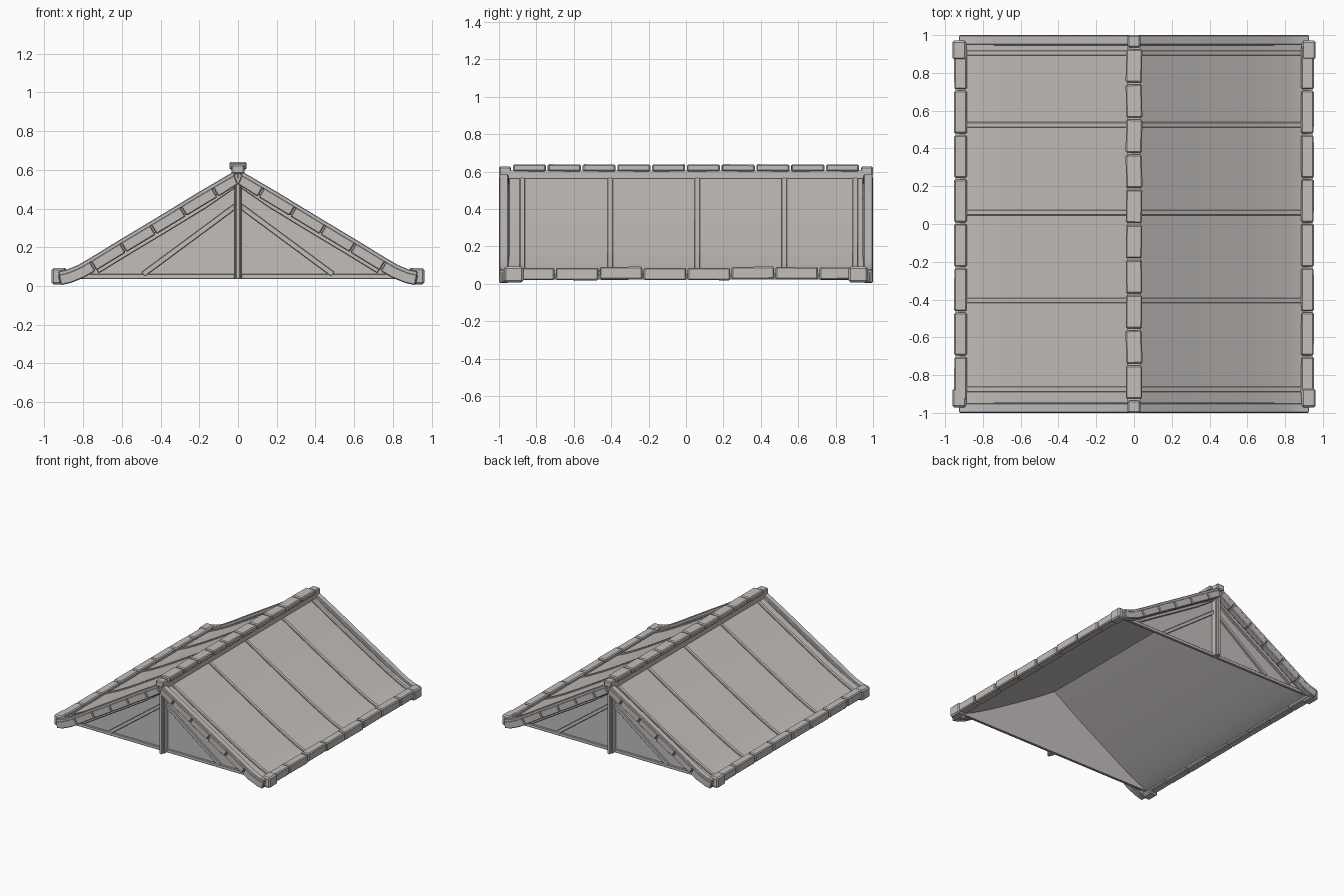
import bpy, bmesh, math, random
from mathutils import Vector, Matrix

cube = bpy.data.objects.get("Cube")
if cube:
    bpy.data.objects.remove(cube, do_unlink=True)
random.seed(4)

stone = bpy.data.materials.new("warm_grey")
stone.use_nodes = True
GREY = (0.54, 0.515, 0.50, 1)
stone.diffuse_color = GREY
stone.node_tree.nodes["Principled BSDF"].inputs["Base Color"].default_value = GREY

# Half cross-sections: gable edge, and the lower sagging panel between the edges
RAKE = [(0, .592), (.2, .475), (.4, .353), (.6, .233), (.76, .135),
        (.82, .1), (.88, .075), (.94, .062)]
PANEL = [(0, .577), (.2, .454), (.4, .333), (.6, .214), (.7, .157),
         (.8, .104), (.88, .068), (.945, .046)]


def height(x, curve):
    for (xa, za), (xb, zb) in zip(curve, curve[1:]):
        if x <= xb:
            return za + (zb - za) * (x - xa) / (xb - xa)
    return curve[-1][1]


def on_slope(x, lift, curve):
    """Point lifted off the slope along its normal."""
    a, b = max(x - .02, 0), min(x + .02, .94)
    n = Vector((height(a, curve) - height(b, curve), b - a)).normalized()
    return max(x + n.x * lift, 0), height(x, curve) + n.y * lift


def samples(x0, x1, curve):
    return [x0] + [x for x, z in curve if x0 + .01 < x < x1 - .01] + [x1]


def strip(x0, x1, y0, y1, lift, thick, curve=RAKE):
    """Slab that follows the slope from x0 to x1."""
    rings = []
    for x in samples(x0, x1, curve):
        (xt, zt), (xb, zb) = on_slope(x, lift, curve), on_slope(x, lift - thick, curve)
        rings.append([Vector(p) for p in
                      ((xt, y0, zt), (xt, y1, zt), (xb, y1, zb), (xb, y0, zb))])
    return rings


def box(x0, x1, y0, y1, z0, z1, wobble=0):
    rings = [[Vector((x, y, z)) for y, z in ((y0, z0), (y1, z0), (y1, z1), (y0, z1))]
             for x in (x0, x1)]
    c = Vector(((x0 + x1) / 2, (y0 + y1) / 2, (z0 + z1) / 2))
    turn = (Matrix.Rotation(random.uniform(-wobble, wobble), 3, 'Z')
            @ Matrix.Rotation(random.uniform(-wobble, wobble) / 2, 3, 'X'))
    return [[c + turn @ (v - c) for v in r] for r in rings]


def mirrored(pieces, x=True, y=True):
    return [[[Vector((v.x * sx, v.y * sy, v.z)) for v in r] for r in p]
            for p in pieces
            for sx in ((1, -1) if x else (1,)) for sy in ((1, -1) if y else (1,))]


def part(name, pieces, bevel=0, smooth=False):
    """Loft every piece through its rings and gather them in one object."""
    bm = bmesh.new()
    for rings in pieces:
        vs = [[bm.verts.new(v) for v in r] for r in rings]
        n = len(vs[0])
        for a, b in zip(vs, vs[1:]):
            for i in range(n):
                bm.faces.new((a[i], a[(i + 1) % n], b[(i + 1) % n], b[i]))
        bm.faces.new(vs[0])
        bm.faces.new(vs[-1])
    bmesh.ops.recalc_face_normals(bm, faces=bm.faces)
    mesh = bpy.data.meshes.new(name)
    bm.to_mesh(mesh)
    bm.free()
    mesh.materials.append(stone)
    obj = bpy.data.objects.new(name, mesh)
    bpy.context.collection.objects.link(obj)
    if bevel:
        mod = obj.modifiers.new("Worn edges", 'BEVEL')
        mod.width = bevel
        mod.segments = 1
        mod.limit_method = 'ANGLE'
        mod.angle_limit = math.radians(40)
    if smooth:
        bpy.ops.object.select_all(action='DESELECT')
        obj.select_set(True)
        bpy.context.view_layer.objects.active = obj
        bpy.ops.object.shade_smooth_by_angle(angle=math.radians(30))


# Roof panels and the raised seams across them
part("roof_panels", mirrored([strip(0, .945, -.955, .955, 0, .024, PANEL)], y=False),
     smooth=True)
seams = [strip(.03, .89, y - .014, y + .014, .009, .015, PANEL)
         for y in (-.875, -.405, .06, .525, .905)]
part("roof_seams", mirrored(seams, y=False), .003)

# Rake caps along the gable edges, with barge tiles beneath them
part("rake_caps", mirrored([strip(.02, .925, .95, .998, .01, .022)]), .004, True)
part("barge_boards", mirrored([strip(.0, .93, .945, .985, -.008, .046)]), .003, True)
breaks = (.02, .135, .3, .455, .61, .765, .93)
tiles = [strip(a + .003, b - .003, .95, 1, -.006, .056) for a, b in zip(breaks, breaks[1:])]
part("barge_tiles", mirrored(tiles), .005)

# Eave tiles and corner blocks
eaves = []
for side in (1, -1):
    for i in range(8):
        y = -.935 + i * .235
        d = random.uniform(-.004, .004)
        eaves.append(box(side * .885, side * .952, y + .004, y + .231, .022 + d, .088 + d, .008))
part("eave_tiles", eaves, .007)
part("corner_blocks", mirrored([box(.888, .962, .87, .972, .008, .092)]), .01)

# Ridge beam, caps and end pieces
part("ridge_beam", [box(-.034, .034, -.955, .955, .562, .606)])
caps = []
for i in range(10):
    y = -.93 + i * .186
    caps.append(box(-.043, .043, y + .005, y + .181, .602, .639, .025))
part("ridge_caps", caps, .007)
part("ridge_ends", mirrored([box(-.034, .034, .935, 1, .578, .627)], x=False), .007)

# Gable walls closing both ends
wall = [[Vector((x, y, z)) for y, z in ((.914, .038), (.922, .038), (.922, top), (.914, top))]
        for x in samples(0, .89, PANEL) for top in (height(x, PANEL) - .01,)]
part("gable_walls", mirrored([wall]))

# Gable timbers: post, sill, rake strips and diagonal braces
part("gable_posts", mirrored([box(-.021, .021, .92, .965, .035, .57),
                              box(-.012, .012, .96, .985, .035, .56)], x=False), .003)
part("gable_sills", mirrored([box(-.85, .85, .92, .936, .036, .062)], x=False), .003)
part("rake_strips", mirrored([strip(.01, .76, .92, .945, -.05, .03)]), .003)
low, high = Vector((.49, 0, .06)), Vector((.01, 0, .415))
across = (high - low).normalized().cross(Vector((0, 1, 0))) * .014
brace = [[Vector((p.x, y, p.z)) + s * across
          for y, s in ((.92, -1), (.938, -1), (.938, 1), (.92, 1))] for p in (low, high)]
part("gable_braces", mirrored([brace]), .003)
